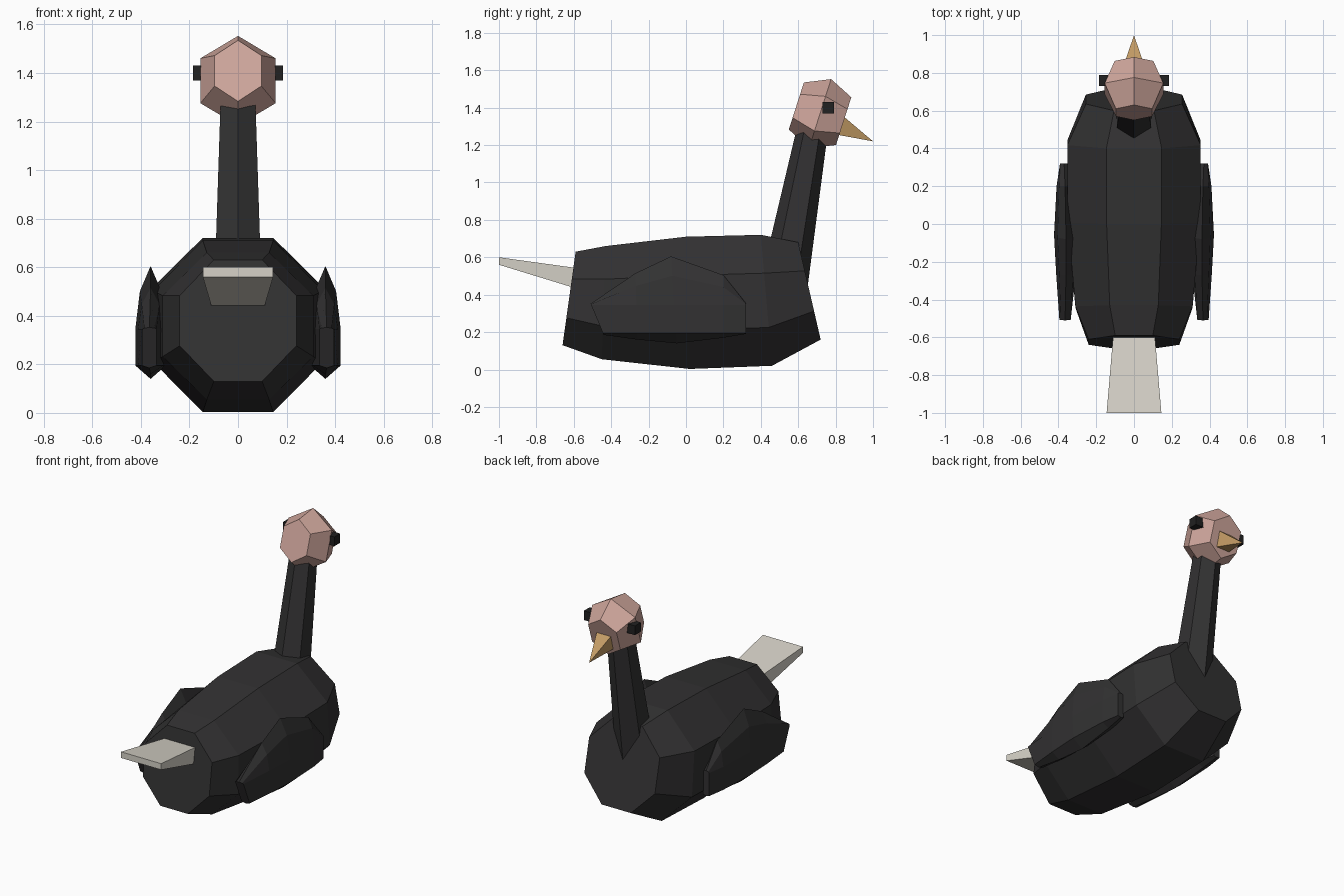
import bpy, bmesh
from math import sin, cos, pi
from mathutils import Vector

if "Cube" in bpy.data.objects:
    bpy.data.objects.remove(bpy.data.objects["Cube"])


def material(name, rgb):
    m = bpy.data.materials.new(name)
    m.diffuse_color = (*rgb, 1)
    m.use_nodes = True
    m.node_tree.nodes["Principled BSDF"].inputs["Base Color"].default_value = m.diffuse_color
    return m


BLACK = material("black_feathers", (0.032, 0.031, 0.032))
PINK = material("pink_skin", (0.62, 0.38, 0.33))
HORN = material("horn", (0.55, 0.33, 0.13))
WHITE = material("white_feathers", (0.68, 0.65, 0.58))
EYE = material("eye_black", (0.015, 0.015, 0.015))


def loft(name, rings, mat):
    """Skin a list of equal-length point rings, with flat end caps."""
    bm = bmesh.new()
    vs = [[bm.verts.new(p) for p in r] for r in rings]
    n = len(vs[0])
    for a, b in zip(vs, vs[1:]):
        for i in range(n):
            j = (i + 1) % n
            bm.faces.new((a[i], a[j], b[j], b[i]))
    bm.faces.new(vs[0])
    bm.faces.new(vs[-1])
    bmesh.ops.remove_doubles(bm, verts=bm.verts, dist=1e-5)
    bmesh.ops.recalc_face_normals(bm, faces=bm.faces)
    me = bpy.data.meshes.new(name)
    bm.to_mesh(me)
    bm.free()
    me.materials.append(mat)
    ob = bpy.data.objects.new(name, me)
    bpy.context.collection.objects.link(ob)
    return ob


def ring(center, half_x, half_v, n, start=0.0):
    """n-gon: half_x across x, half_v is the (y, z) half-axis vector."""
    c, v = Vector((0, *center)), Vector((0, *half_v))
    return [c + Vector((half_x, 0, 0)) * sin(start + 2 * pi * i / n)
            + v * cos(start + 2 * pi * i / n) for i in range(n)]


# Body: octagonal barrel; each row is top (y, z), bottom (y, z), half width
body = [((-0.59, 0.63), (-0.66, 0.13), 0.24),
        ((-0.43, 0.66), (-0.45, 0.055), 0.31),
        ((0.00, 0.71), (0.02, 0.003), 0.35),
        ((0.40, 0.72), (0.46, 0.02), 0.353),
        ((0.60, 0.68), (0.72, 0.16), 0.255)]
k = 1 / cos(pi / 8)
rings = []
for t, b, w in body:
    t, b = Vector(t), Vector(b)
    rings.append(ring((t + b) / 2, w * k, (t - b) / 2 * k, 8, pi / 8))
loft("body", rings, BLACK)

# Neck: tapered hexagon leaning forward
loft("neck", [ring((0.515, 0.41), 0.116, (0.131, 0), 6),
              ring((0.675, 1.28), 0.083, (0.085, 0), 6)], BLACK)

# Head: three hexagonal rings along a downward tilted axis
up = Vector((0.305, 0.952))
loft("head", [ring((0.59, 1.409), 0.111, up * 0.132, 6),
              ring((0.7165, 1.368), 0.179, up * 0.194, 6),
              ring((0.843, 1.328), 0.118, up * 0.134, 6)], PINK)

# Beak: square pyramid
bup = Vector((0.43, 0.90))
loft("beak", [ring((0.82, 1.305), 0.075, bup * 0.075, 4, pi / 4),
              ring((1.0, 1.22), 0.0, (0, 0), 4)], HORN)

# Tail: flat paddle widening towards the back
def slab(y_top, y_bottom, w, z0, z1):
    return [(-w, y_bottom, z0), (w, y_bottom, z0), (w, y_top, z1), (-w, y_top, z1)]


loft("tail", [slab(-0.53, -0.56, 0.105, 0.425, 0.535),
              slab(-1.0, -1.0, 0.145, 0.56, 0.60)], WHITE)

# Wings: lens-like sections; y at top, y at bottom, top z, bottom z, centre x, half thickness
wing = [(-0.51, -0.44, 0.352, 0.185, 0.365, 0.03),
        (-0.27, -0.26, 0.515, 0.16, 0.36, 0.052),
        (-0.08, -0.05, 0.605, 0.14, 0.36, 0.063),
        (0.20, 0.20, 0.505, 0.17, 0.365, 0.045),
        (0.32, 0.32, 0.355, 0.19, 0.37, 0.022)]


def wing_ring(yt, yb, zt, zb, x, t):
    mid, low = 0.345, 0.195
    shoulder = mid + 0.6 * (zt - mid)
    outer = [(0, zt), (0.7 * t, shoulder), (t, mid), (t, low), (0, zb)]
    inner = [(-a, z) for a, z in outer[3:0:-1]]
    return [(x + a, yb + (yt - yb) * (z - zb) / (zt - zb), z) for a, z in outer + inner]


for side, s in (("right", 1), ("left", -1)):
    loft("wing_" + side, [[(s * x, y, z) for x, y, z in wing_ring(*r)] for r in wing], BLACK)
    # Eyes: small cubes on the head sides
    loft("eye_" + side, [[(s * x, y, z) for y, z in
                          ((0.73, 1.37), (0.79, 1.37), (0.79, 1.43), (0.73, 1.43))]
                         for x in (0.125, 0.185)], EYE)
